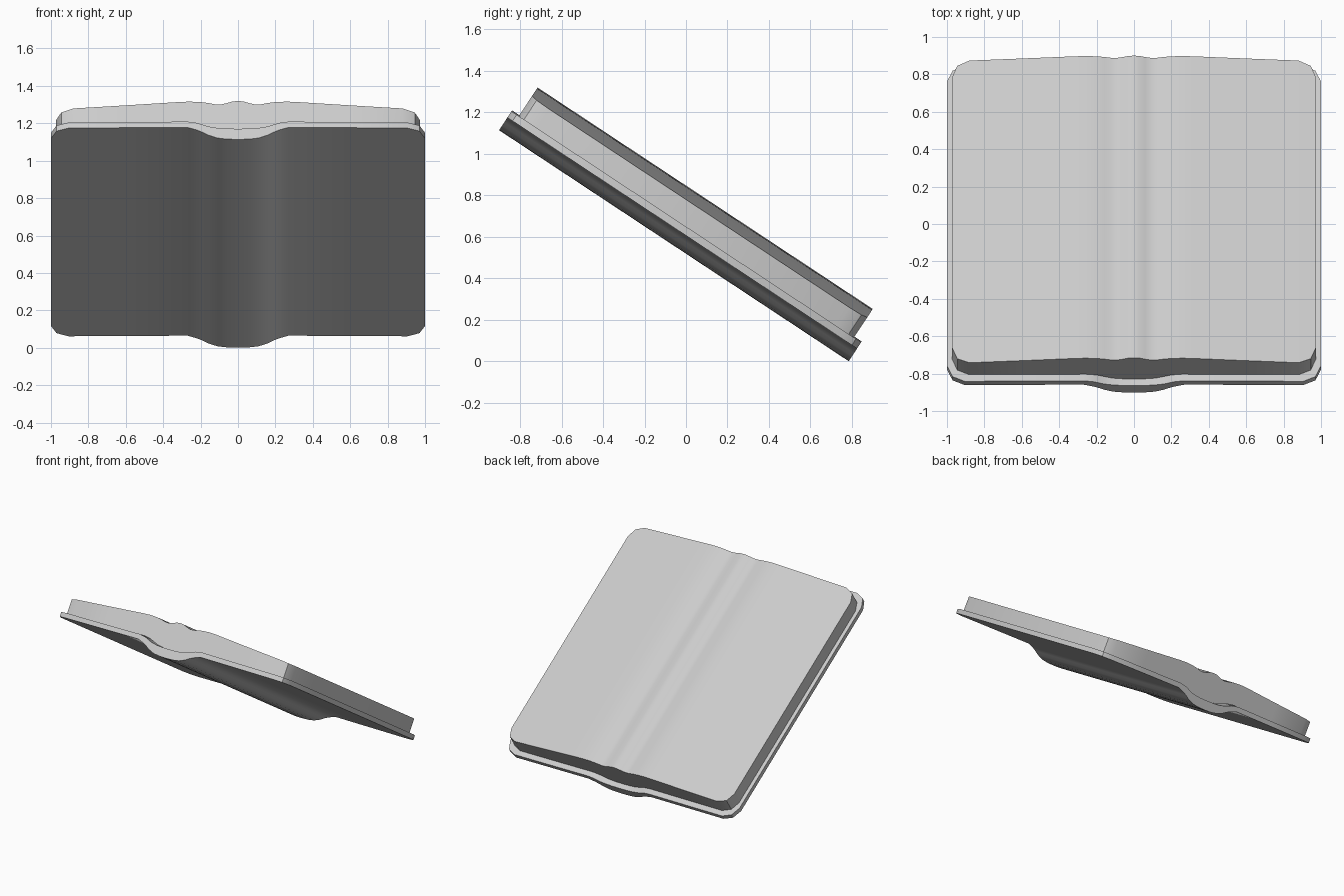
import bpy, bmesh, math

TILT = math.radians(-33.45)
CENTRE = (0, -0.0585, 0.557)


def slab(name, half):
    """Mirrored slab: each station is (x, half length, bottom, top)."""
    stations = [(-x, l, b, t) for x, l, b, t in reversed(half) if x > 0] + half
    bm = bmesh.new()
    rings = [[bm.verts.new(p) for p in
              ((x, -l, b), (x, l, b), (x, l, t), (x, -l, t))]
             for x, l, b, t in stations]
    for r, s in zip(rings, rings[1:]):
        for i in range(4):
            j = (i + 1) % 4
            bm.faces.new((r[i], r[j], s[j], s[i]))
    bm.faces.new(rings[0])
    bm.faces.new(rings[-1])
    bmesh.ops.recalc_face_normals(bm, faces=bm.faces)
    mesh = bpy.data.meshes.new(name)
    bm.to_mesh(mesh)
    bm.free()
    ob = bpy.data.objects.new(name, mesh)
    bpy.context.collection.objects.link(ob)
    ob.rotation_euler.x = TILT
    ob.location = CENTRE
    bpy.ops.object.select_all(action='DESELECT')
    ob.select_set(True)
    bpy.context.view_layer.objects.active = ob
    bpy.ops.object.shade_smooth_by_angle(angle=math.radians(28))
    return ob


# Cover boards with a bulged spine and clipped corners
slab("book_cover", [
    (0.00, 1.01, 0.000, 0.068), (0.06, 1.01, 0.002, 0.069),
    (0.11, 1.01, 0.009, 0.073), (0.16, 1.01, 0.028, 0.083),
    (0.19, 1.01, 0.046, 0.095), (0.22, 1.01, 0.060, 0.106),
    (0.27, 1.01, 0.077, 0.114), (0.60, 1.01, 0.075, 0.111),
    (0.905, 1.01, 0.073, 0.109), (0.97, 0.98, 0.073, 0.109),
    (1.00, 0.91, 0.073, 0.109)])

# Page block with a rippled gutter and gently falling leaves
slab("book_pages", [
    (0.00, 0.968, 0.068, 0.274), (0.03, 0.968, 0.069, 0.271),
    (0.06, 0.968, 0.070, 0.260), (0.09, 0.968, 0.073, 0.252),
    (0.12, 0.968, 0.078, 0.252), (0.16, 0.968, 0.092, 0.261),
    (0.20, 0.968, 0.107, 0.267), (0.26, 0.968, 0.115, 0.270),
    (0.32, 0.968, 0.113, 0.267), (0.60, 0.968, 0.111, 0.246),
    (0.88, 0.968, 0.109, 0.226), (0.945, 0.938, 0.109, 0.220),
    (0.972, 0.868, 0.109, 0.218)])
